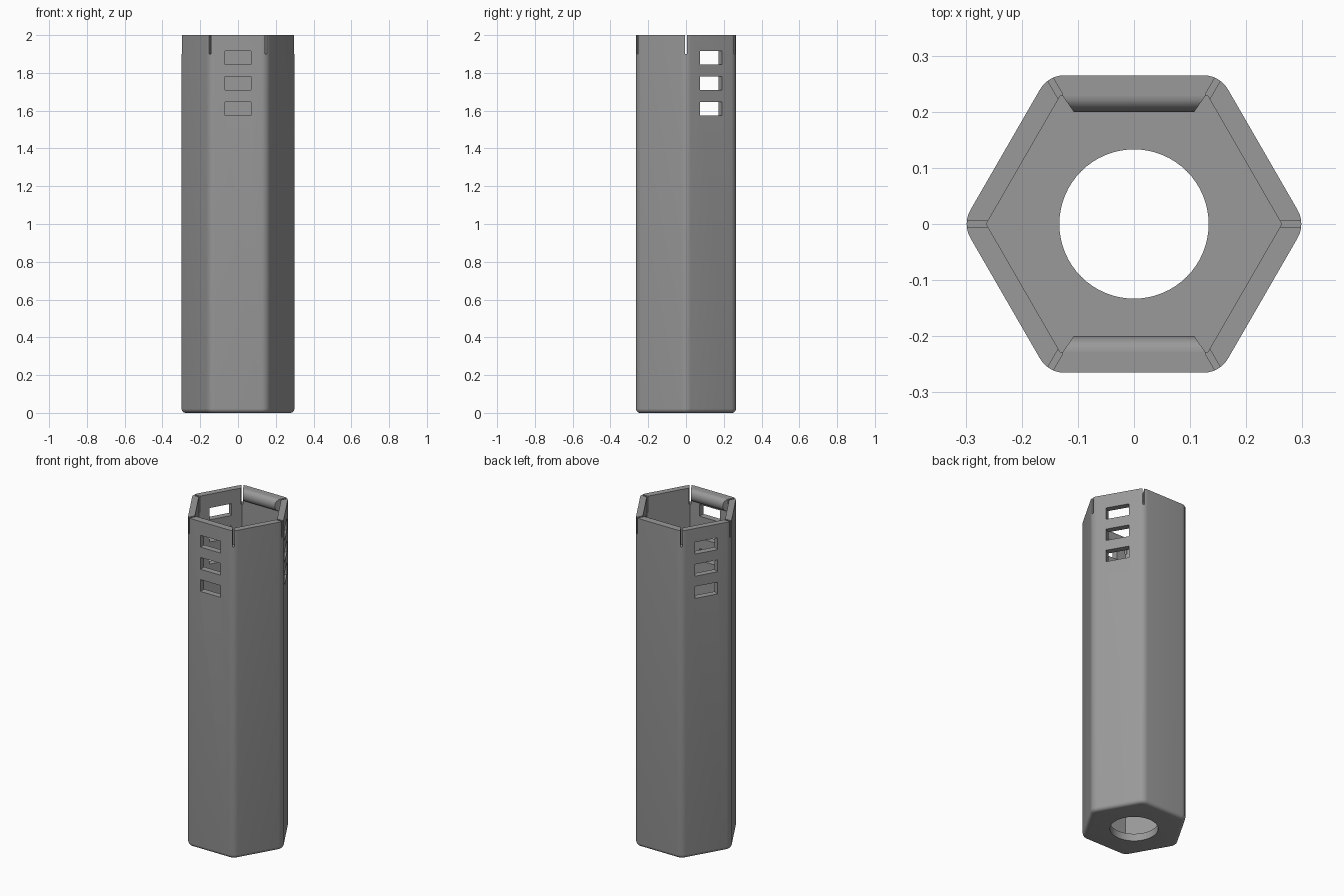
import bpy, bmesh, math
from mathutils import Matrix, Vector

if "Cube" in bpy.data.objects:
    bpy.data.objects.remove(bpy.data.objects["Cube"])

APOTHEM, INNER, HEIGHT, FLOOR = 0.265, 0.228, 2.0, 0.045
FILLET, CORNER = 0.022, 0.05

grey = bpy.data.materials.new("plain grey")
grey.diffuse_color = (0.32, 0.32, 0.32, 1)
grey.use_nodes = True
grey.node_tree.nodes["Principled BSDF"].inputs["Base Color"].default_value = grey.diffuse_color


def make_object(name, bm):
    bmesh.ops.recalc_face_normals(bm, faces=bm.faces)
    mesh = bpy.data.meshes.new(name)
    bm.to_mesh(mesh)
    bm.free()
    mesh.materials.append(grey)
    obj = bpy.data.objects.new(name, mesh)
    bpy.context.collection.objects.link(obj)
    return obj


def loft(name, rings):
    """Closed solid through matching rings of points."""
    bm = bmesh.new()
    loops = [[bm.verts.new(p) for p in ring] for ring in rings]
    n = len(loops[0])
    for a, b in zip(loops, loops[1:]):
        for i in range(n):
            bm.faces.new((a[i], a[(i + 1) % n], b[(i + 1) % n], b[i]))
    bm.faces.new(loops[0][::-1])
    bm.faces.new(loops[-1])
    return make_object(name, bm)


def polygon(radius, sides, z):
    return [(radius * math.cos(math.tau * i / sides),
             radius * math.sin(math.tau * i / sides), z) for i in range(sides)]


def rounded_hex(apothem, radius, z, steps=6):
    points = []
    centre = (apothem - radius) / math.cos(math.pi / 6)
    for k in range(6):
        a = k * math.pi / 3
        for s in range(steps + 1):
            t = a - math.pi / 6 + math.pi / 3 * s / steps
            points.append((centre * math.cos(a) + radius * math.cos(t),
                           centre * math.sin(a) + radius * math.sin(t), z))
    return points


def box(name, size, location, angle):
    """Box placed in a frame turned about the vertical axis."""
    bm = bmesh.new()
    bmesh.ops.create_cube(bm, size=1, matrix=Matrix.Rotation(angle, 4, 'Z')
                          @ Matrix.Translation(location) @ Matrix.Diagonal((*size, 1)))
    return make_object(name, bm)


def cut(target, cutter):
    mod = target.modifiers.new(cutter.name, 'BOOLEAN')
    mod.operation, mod.solver, mod.object = 'DIFFERENCE', 'EXACT', cutter
    bpy.context.view_layer.objects.active = target
    bpy.ops.object.modifier_apply(modifier=mod.name)
    bpy.data.objects.remove(cutter, do_unlink=True)


# Hexagonal tube with rounded corners and a filleted base
rings = []
for i in range(6):
    t = math.pi / 2 * i / 5
    inset = FILLET * (1 - math.sin(t))
    rings.append(rounded_hex(APOTHEM - inset, CORNER - inset, FILLET * (1 - math.cos(t))))
rings.append(rounded_hex(APOTHEM, CORNER, HEIGHT))
tube = loft("hex_tube", rings)

# Hollow interior and round hole in the floor
inner_radius = INNER / math.cos(math.pi / 6)
cut(tube, loft("interior_cutter", [polygon(inner_radius, 6, FLOOR), polygon(inner_radius, 6, 2.2)]))
cut(tube, loft("floor_hole_cutter", [polygon(0.133, 64, -0.1), polygon(0.133, 64, 0.2)]))

# Narrow slots at the corners of the rim
for k in range(6):
    cut(tube, box("slot_cutter", (0.2, 0.011, 0.2), (0.3, 0, 2.0), k * math.pi / 3))

# Three stacked windows on every other wall
for angle in (30, 150, 270):
    for z in (1.88, 1.745, 1.61):
        cut(tube, box("window_cutter", (0.2, 0.136, 0.072), (0.25, 0, z), math.radians(angle)))

# Rounded snap ridges inside the front and back walls, with mitred ends
profile = [(INNER + 0.006, 2.0)]
for i in range(13):
    t = math.pi * i / 12
    profile.append((INNER - 0.028 * math.sin(t), 1.963 + 0.037 * math.cos(t)))
profile.append((INNER + 0.006, 1.926))
for name, side in (("front_ridge", -1), ("back_ridge", 1)):
    ends = [[Vector((sx * (0.127 - 0.7 * max(0, INNER - y)), side * y, z)) for y, z in profile]
            for sx in (-1, 1)]
    loft(name, ends)

for obj in bpy.context.scene.objects:
    bpy.ops.object.select_all(action='DESELECT')
    obj.select_set(True)
    bpy.context.view_layer.objects.active = obj
    bpy.ops.object.shade_smooth_by_angle(angle=math.radians(30))
